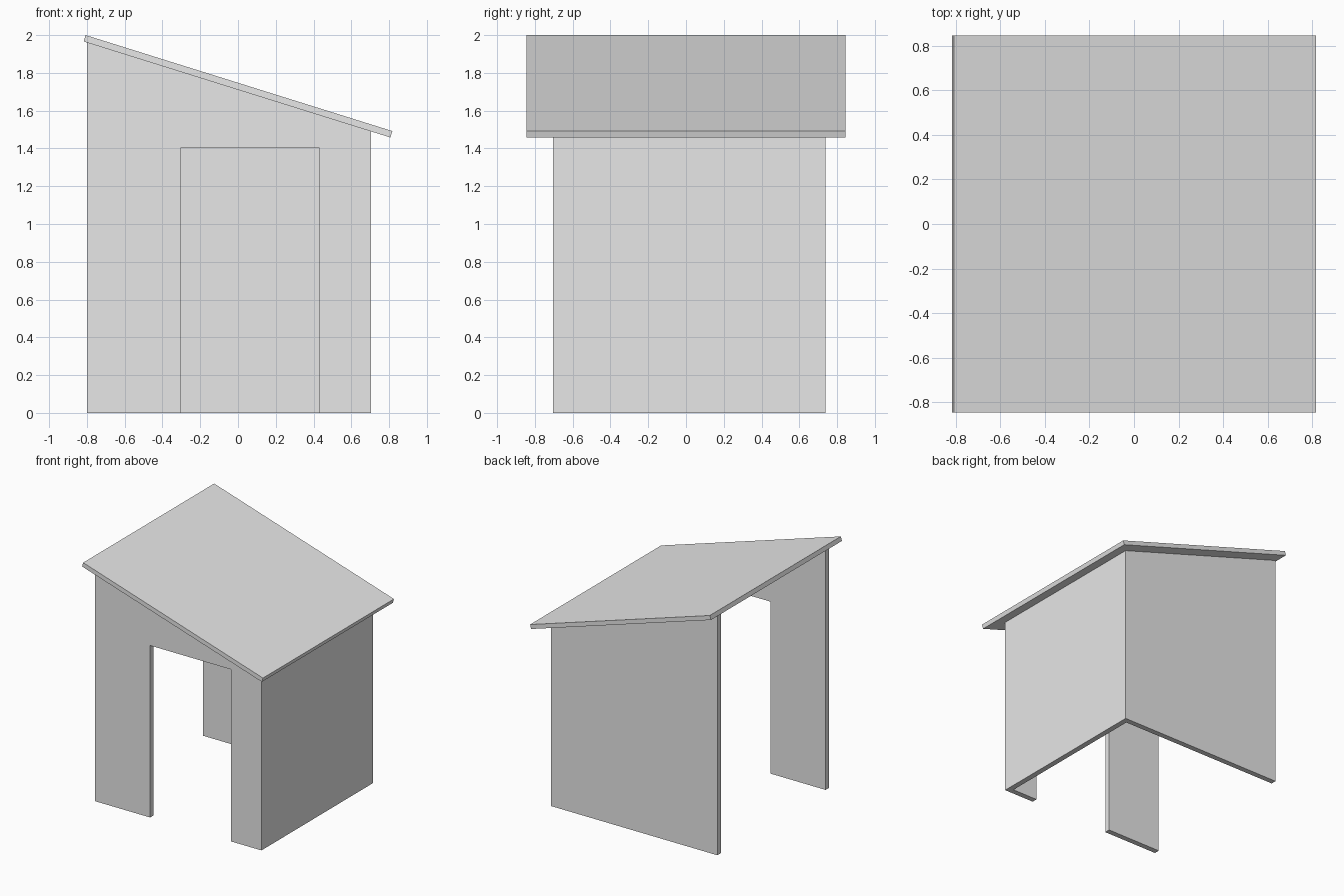
import bpy
import bmesh
from mathutils import Vector

cube = bpy.data.objects.get("Cube")
if cube:
    bpy.data.objects.remove(cube, do_unlink=True)

# Plain grey for the whole shelter
grey = bpy.data.materials.new("plain_grey")
grey.use_nodes = True
grey.diffuse_color = (0.8, 0.8, 0.8, 1)
grey.node_tree.nodes["Principled BSDF"].inputs["Base Color"].default_value = (0.8, 0.8, 0.8, 1)

LEFT, RIGHT, FRONT, BACK = -0.80, 0.704, -0.703, 0.739
WALL = 0.045
ROOF_Y = 0.845


def prism(name, outline, sweep):
    """Flat outline swept along a vector into a solid."""
    bm = bmesh.new()
    face = bm.faces.new([bm.verts.new(p) for p in outline])
    swept = bmesh.ops.extrude_face_region(bm, geom=[face])["geom"]
    moved = [v for v in swept if isinstance(v, bmesh.types.BMVert)]
    bmesh.ops.translate(bm, verts=moved, vec=Vector(sweep))
    bmesh.ops.recalc_face_normals(bm, faces=bm.faces)
    mesh = bpy.data.meshes.new(name)
    bm.to_mesh(mesh)
    bm.free()
    mesh.materials.append(grey)
    obj = bpy.data.objects.new(name, mesh)
    bpy.context.collection.objects.link(obj)
    return obj


# Sloping roof slab
low_left, low_right = (-0.817, 1.966), (0.807, 1.458)
profile = [low_left, low_right, (0.817, 1.492), (-0.807, 2.0)]
prism("roof", [(x, -ROOF_Y, z) for x, z in profile], (0, 2 * ROOF_Y, 0))


def roof_underside(x):
    t = (x - low_left[0]) / (low_right[0] - low_left[0])
    return low_left[1] + t * (low_right[1] - low_left[1])


# Three joined walls, open on one side, with tops following the roof
footprint = [(LEFT, FRONT), (RIGHT, FRONT), (RIGHT, BACK), (LEFT, BACK),
             (LEFT, BACK - WALL), (RIGHT - WALL, BACK - WALL),
             (RIGHT - WALL, FRONT + WALL), (LEFT, FRONT + WALL)]
walls = prism("walls", [(x, y, 0) for x, y in footprint], (0, 0, 1))
for v in walls.data.vertices:
    if v.co.z > 0.5:
        v.co.z = roof_underside(v.co.x)

# Doorway cut through the front wall
door = [(-0.302, -0.5), (0.428, -0.5), (0.428, 1.404), (-0.302, 1.404)]
cutter = prism("doorway_cutter", [(x, FRONT - 0.1, z) for x, z in door], (0, 0.3, 0))
cutter.hide_render = True
cut = walls.modifiers.new("doorway", "BOOLEAN")
cut.operation = "DIFFERENCE"
cut.solver = "EXACT"
cut.object = cutter
bpy.context.view_layer.objects.active = walls
bpy.ops.object.modifier_apply(modifier=cut.name)
bpy.data.objects.remove(cutter, do_unlink=True)
